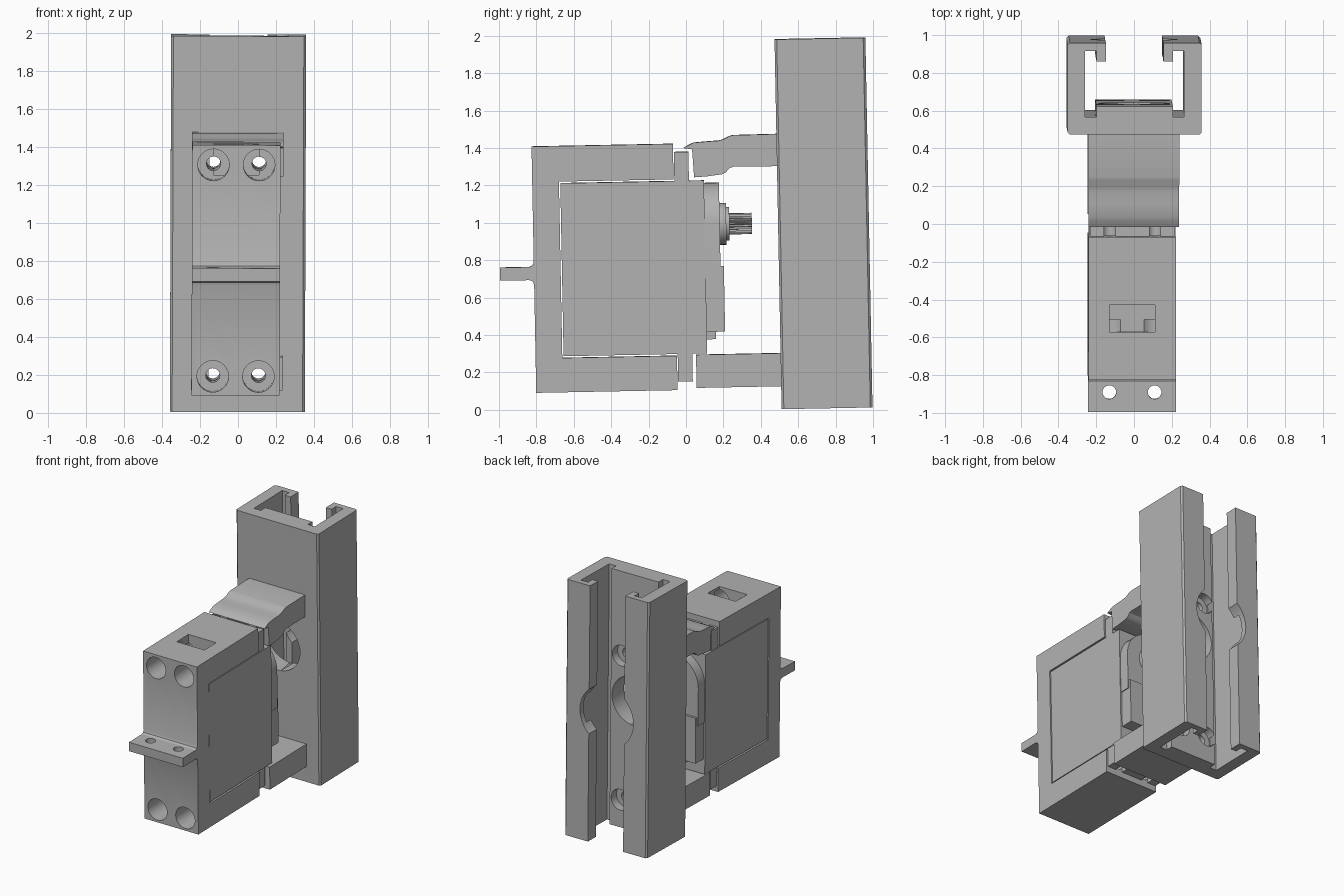
import bpy, bmesh, math
from mathutils import Matrix, Vector

cube = bpy.data.objects.get("Cube")
if cube:
    bpy.data.objects.remove(cube, do_unlink=True)

grey = bpy.data.materials.new("mid_grey")
grey.use_nodes = True
COLOUR = (0.45, 0.45, 0.45, 1)
grey.diffuse_color = COLOUR
grey.node_tree.nodes["Principled BSDF"].inputs["Base Color"].default_value = COLOUR

parts = []
MID = -0.01          # centre of the servo and its holder across x
HALF = 0.232
BORE_X = (MID - 0.12, MID + 0.12)
BORE_Z = (0.207, 1.32)


def finish(name, bm):
    bmesh.ops.recalc_face_normals(bm, faces=bm.faces)
    mesh = bpy.data.meshes.new(name)
    bm.to_mesh(mesh)
    bm.free()
    obj = bpy.data.objects.new(name, mesh)
    bpy.context.collection.objects.link(obj)
    mesh.materials.append(grey)
    parts.append(obj)
    return obj


def prism(name, points, axis, lo, hi):
    """Extrude a profile: axis 'x' takes (y, z), 'y' takes (x, z), 'z' takes (x, y)."""
    place = {"x": lambda a, b: (lo, a, b), "y": lambda a, b: (a, lo, b),
             "z": lambda a, b: (a, b, lo)}[axis]
    step = Vector([(hi - lo) * (axis == k) for k in "xyz"])
    bm = bmesh.new()
    face = bm.faces.new([bm.verts.new(place(a, b)) for a, b in points])
    ext = bmesh.ops.extrude_face_region(bm, geom=[face])
    bmesh.ops.translate(bm, vec=step, verts=[v for v in ext["geom"] if isinstance(v, bmesh.types.BMVert)])
    return finish(name, bm)


def box(name, x, y, z):
    return prism(name, [(x[0], y[0]), (x[1], y[0]), (x[1], y[1]), (x[0], y[1])], "z", *z)


def circle(cx, cy, r, n=32):
    return [(cx + r * math.cos(math.tau * i / n), cy + r * math.sin(math.tau * i / n)) for i in range(n)]


def cut(obj, cutters):
    """Subtract each cutter from the object, then remove the cutter."""
    for c in cutters:
        mod = obj.modifiers.new("cut", "BOOLEAN")
        mod.object, mod.operation, mod.solver = c, "DIFFERENCE", "EXACT"
        bpy.context.view_layer.objects.active = obj
        bpy.ops.object.modifier_apply(modifier=mod.name)
        parts.remove(c)
        bpy.data.objects.remove(c, do_unlink=True)


def bores(r, lo, hi, rows=BORE_Z):
    return [prism("cutter", circle(x, z, r), "y", lo, hi) for x in BORE_X for z in rows]


# Slotted rail: one half of the cross-section, mirrored
half = [(0, 0.492), (0.343, 0.492), (0.355, 0.504), (0.355, 0.966), (0.343, 0.978),
        (0.152, 0.978), (0.152, 0.88), (0.202, 0.88), (0.202, 0.934), (0.262, 0.934),
        (0.262, 0.585), (0.202, 0.585), (0.202, 0.64), (0, 0.64)]
rail = prism("rail", half + [(-x, y) for x, y in reversed(half[1:-1])], "z", -0.005, 1.972)
cut(rail, bores(0.037, 0.4, 0.7) + bores(0.08, 0.575, 0.7)
    + [prism("cutter", circle(0, 1.0, 0.19, 48), "y", 0.4, 0.7),
       prism("cutter", circle(0, 1.0, 0.23, 48), "y", 0.75, 1.1)])

# Arms from rail to servo
arm_profile = [(-0.007, 1.4), (0.02, 1.415), (0.048, 1.428), (0.12, 1.433), (0.18, 1.436), (0.205, 1.442),
               (0.24, 1.459), (0.26, 1.464), (0.493, 1.466), (0.493, 1.294), (0.262, 1.296),
               (0.24, 1.289), (0.215, 1.264), (0.195, 1.256), (0.12, 1.247), (0.048, 1.243), (0.04, 1.393)]
upper_arm = prism("upper_arm", arm_profile, "x", -0.243, 0.238)
cut(upper_arm, bores(0.037, -0.1, 0.6, BORE_Z[1:]))
lower_arm = box("lower_arm", (-0.243, 0.238), (0.04, 0.493), (0.117, 0.294))
cut(lower_arm, bores(0.037, -0.1, 0.6, BORE_Z[:1]))

# C-shaped holder with a front flange
holder_profile = [(-0.818, 0.107), (-0.062, 0.107), (-0.062, 0.291), (-0.675, 0.291),
                  (-0.675, 1.234), (-0.062, 1.234), (-0.062, 1.424), (-0.818, 1.424),
                  (-0.818, 0.805), (-0.825, 0.788), (-0.842, 0.78), (-1.0, 0.78),
                  (-1.0, 0.71), (-0.842, 0.71), (-0.825, 0.702), (-0.818, 0.685)]
holder = prism("holder", holder_profile, "x", MID - HALF, MID + HALF)
cut(holder, bores(0.037, -0.9, 0) + bores(0.083, -0.9, -0.5)
    + [prism("cutter", circle(x, -0.895, 0.036), "z", 0.6, 0.9) for x in BORE_X]
    + [box("cutter", (MID - 0.12, MID + 0.12), (-0.563, -0.42), (1.26, 1.5))])

# Servo body, ears and rear casing
box("servo_body", (MID - HALF + 0.004, MID + HALF - 0.004), (-0.668, 0.1), (0.3, 1.225))
for name, lo, hi, row in (("lower_ear", 0.152, 0.302, 0.207), ("upper_ear", 1.22, 1.38, 1.32)):
    ear = box(name, (MID - 0.222, MID + 0.222), (-0.058, 0.02), (lo, hi))
    cut(ear, bores(0.037, -0.2, 0.2, (row,)))
    edge = (hi - 0.06, hi + 0.1) if row > 1 else (lo - 0.1, lo + 0.055)
    cut(ear, [box("cutter", (x - 0.03, x + 0.03), (-0.2, 0.2), edge) for x in BORE_X])

SHAFT_Z = 0.99
R = 0.222
arch = [(MID + R * math.cos(math.pi * i / 24), SHAFT_Z + R * math.sin(math.pi * i / 24)) for i in range(25)]
prism("gear_case", [(MID + R, 0.7)] + arch + [(MID - R, 0.7)][::1], "y", 0.095, 0.18)
box("motor_case", (MID - 0.215, MID + 0.215), (0.095, 0.198), (0.415, 0.765))
box("cable_block", (MID - 0.1, MID + 0.1), (0.095, 0.148), (0.375, 0.42))

# Output shaft with splines
prism("shaft_boss", circle(MID, SHAFT_Z, 0.112), "y", 0.175, 0.215)
prism("shaft_collar", circle(MID, SHAFT_Z, 0.09), "y", 0.21, 0.232)
teeth = 24
spline = [(MID + r * math.cos(a), SHAFT_Z + r * math.sin(a))
          for i in range(teeth * 2)
          for r, a in [((0.057, 0.049)[i % 2], math.pi * i / teeth)]]
shaft = prism("splined_shaft", spline, "y", 0.225, 0.352)
cut(shaft, [prism("cutter", circle(MID, SHAFT_Z, 0.022, 16), "y", 0.26, 0.5)])

# Slight lean of the whole assembly, and smooth round surfaces
centre = Vector((0, 0, 1))
lean = (Matrix.Translation(centre) @ Matrix.Rotation(math.radians(1.1), 4, "X")
        @ Matrix.Rotation(math.radians(0.2), 4, "Y") @ Matrix.Translation(-centre))
bpy.ops.object.select_all(action="DESELECT")
for obj in parts:
    obj.data.transform(lean)
    obj.select_set(True)
bpy.context.view_layer.objects.active = rail
bpy.ops.object.shade_smooth_by_angle(angle=math.radians(25))
